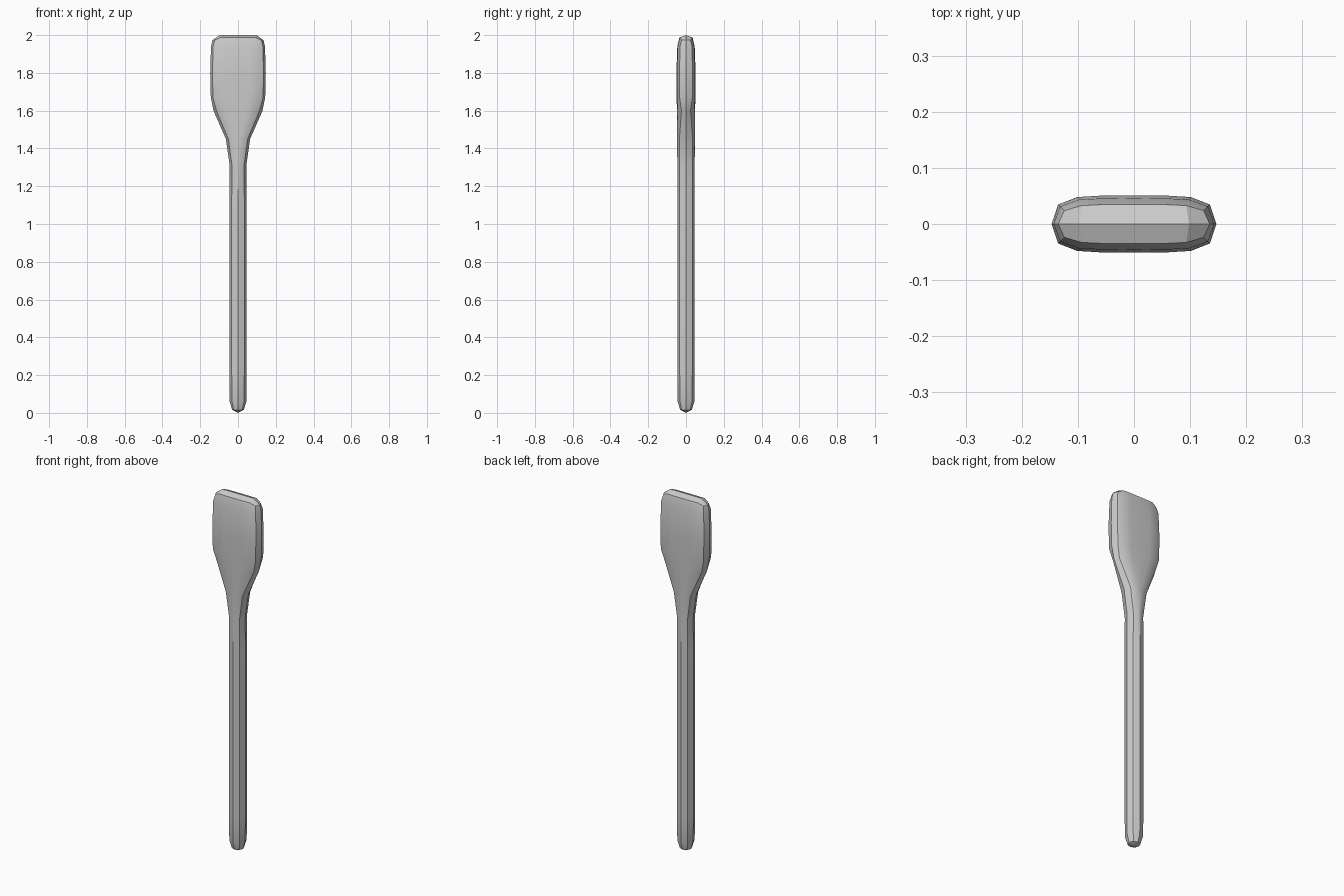
import bpy, bmesh

if "Cube" in bpy.data.objects:
    bpy.data.objects.remove(bpy.data.objects["Cube"])

# Quarter cross-sections, from the side point (+x) round to the front centre (+y)
SHAFT = [(1, 0), (.72, .72), (.48, .82), (.24, .91), (0, 1)]
NECK = [(1, 0), (.80, .74), (.52, .92), (.26, .98), (0, 1)]
FLARE = [(1, 0), (.88, .50), (.66, .90), (.38, .98), (0, 1)]
HEAD = [(1, 0), (.92, .68), (.69, .94), (.41, .99), (0, 1)]


def ring(bm, section, hx, hy, z, drop=0.0):
    """Mirror a quarter section into a closed 16-sided ring."""
    q = [(x * hx, y * hy) for x, y in section]
    pts = q + [(-x, y) for x, y in q[-2::-1]]
    pts += [(-x, -y) for x, y in q[1:]] + [(x, -y) for x, y in q[-2:0:-1]]
    return [bm.verts.new((x, y, z - (drop if abs(x) > .8 * hx else 0)))
            for x, y in pts]


bm = bmesh.new()
rings = [ring(bm, *r) for r in (
    (SHAFT, .031, .031, .016),
    (SHAFT, .044, .044, .06),
    (SHAFT, .046, .046, .20),
    (SHAFT, .046, .046, 1.15),
    (SHAFT, .044, .046, 1.31),
    (NECK, .064, .047, 1.45),
    (FLARE, .130, .048, 1.60),
    (HEAD, .144, .050, 1.67),
    (HEAD, .147, .051, 1.80),
    (HEAD, .143, .046, 1.94),
    (HEAD, .135, .035, 1.987, .014))]

# Side walls
for a, b in zip(rings, rings[1:]):
    for i in range(16):
        j = (i + 1) % 16
        bm.faces.new((a[i], a[j], b[j], b[i]))

# Pointed butt
tip = bm.verts.new((0, 0, 0))
for i in range(16):
    bm.faces.new((tip, rings[0][(i + 1) % 16], rings[0][i]))

# Ridged top of the blade
t = rings[-1]
ridge = [bm.verts.new((x, 0, 2)) for x in (.098, .058, 0, -.058, -.098)]
for k in range(4):
    bm.faces.new((t[2 + k], t[3 + k], ridge[k + 1], ridge[k]))
    bm.faces.new((t[13 - k], t[14 - k], ridge[k], ridge[k + 1]))
for e, r in (((t[14], t[15], t[0], t[1], t[2]), ridge[0]),
             ((t[6], t[7], t[8], t[9], t[10]), ridge[4])):
    bm.faces.new((e[0], e[1], e[2], r))
    bm.faces.new((e[2], e[3], e[4], r))

bmesh.ops.recalc_face_normals(bm, faces=bm.faces)
mesh = bpy.data.meshes.new("paddle")
bm.to_mesh(mesh)
bm.free()
paddle = bpy.data.objects.new("paddle", mesh)
bpy.context.collection.objects.link(paddle)
bpy.context.view_layer.objects.active = paddle
paddle.select_set(True)
bpy.ops.object.shade_smooth_by_angle(angle=0.5236)
